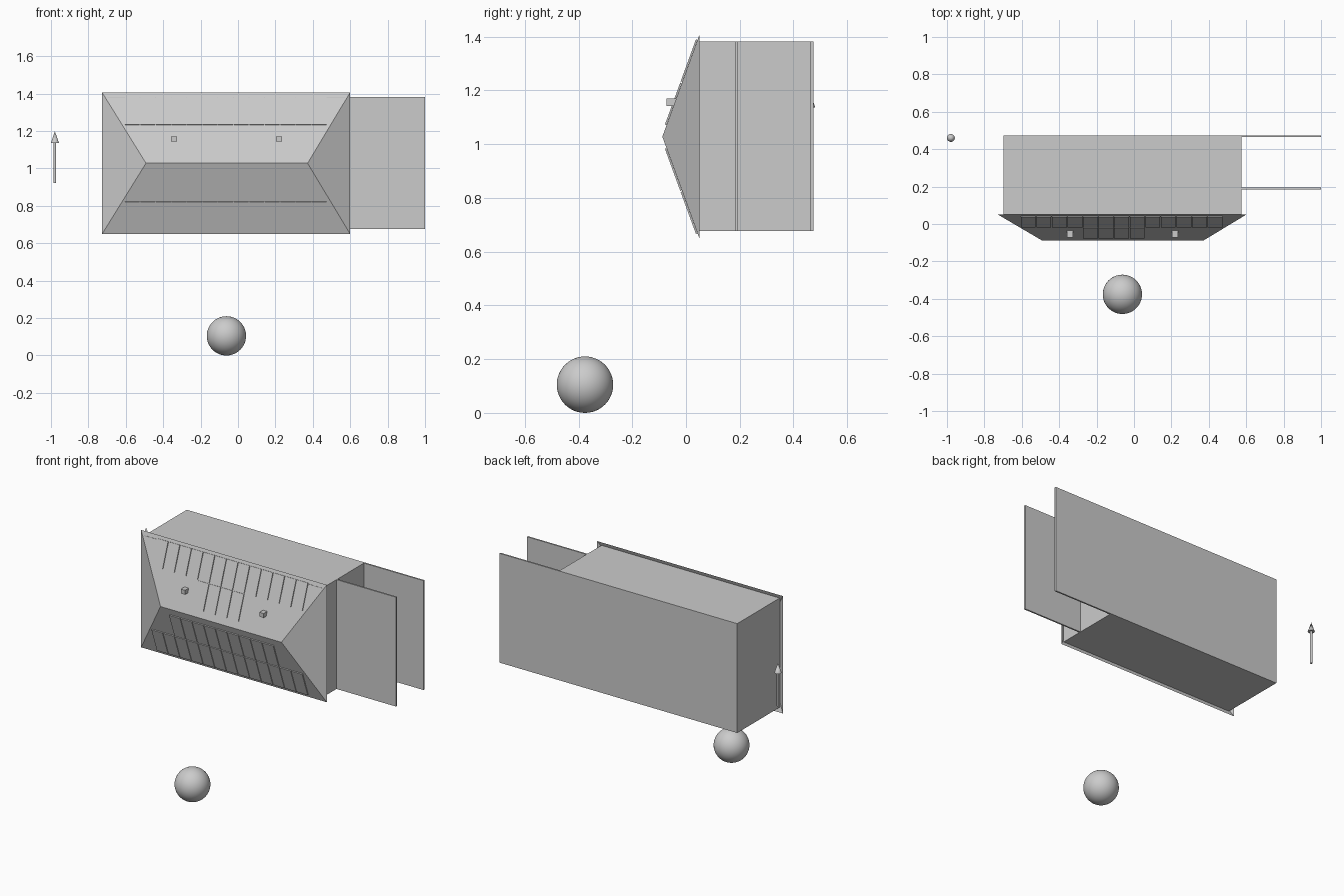
import bpy, bmesh
from mathutils import Matrix, Vector

if "Cube" in bpy.data.objects:
    bpy.data.objects.remove(bpy.data.objects["Cube"])

EAVE_Y, RIDGE_Y, RIDGE_Z, HALF_H = 0.05, -0.088, 1.028, 0.379


def new_object(name, bm, smooth=False):
    bmesh.ops.recalc_face_normals(bm, faces=bm.faces)
    mesh = bpy.data.meshes.new(name)
    bm.to_mesh(mesh)
    bm.free()
    ob = bpy.data.objects.new(name, mesh)
    bpy.context.collection.objects.link(ob)
    if smooth:
        bpy.context.view_layer.objects.active = ob
        ob.select_set(True)
        bpy.ops.object.shade_smooth_by_angle()
        ob.select_set(False)
    return ob


def box(name, lo, hi):
    bm = bmesh.new()
    lo, hi = Vector(lo), Vector(hi)
    m = Matrix.Translation((lo + hi) / 2) @ Matrix.Diagonal((hi - lo).to_4d())
    m[3][3] = 1
    bmesh.ops.create_cube(bm, size=1, matrix=m)
    return new_object(name, bm)


# House volume and the two walls running on to the right
box("house_body", (-0.698, 0.04, 0.677), (0.575, 0.474, 1.383))
box("back_wall", (0.57, 0.464, 0.677), (1.0, 0.474, 1.383))
box("middle_wall", (0.57, 0.184, 0.677), (1.0, 0.194, 1.383))

# Hipped roof: open shell with overhanging eaves
bm = bmesh.new()
lo_z, hi_z = RIDGE_Z - HALF_H, RIDGE_Z + HALF_H
a, b, c, d, r0, r1 = [bm.verts.new(p) for p in (
    (-0.727, EAVE_Y, lo_z), (0.60, EAVE_Y, lo_z),
    (0.60, EAVE_Y, hi_z), (-0.727, EAVE_Y, hi_z),
    (-0.492, RIDGE_Y, RIDGE_Z), (0.372, RIDGE_Y, RIDGE_Z))]
for f in ((a, b, r1, r0), (b, c, r1), (c, d, r0, r1), (d, a, r0)):
    bm.faces.new(f)
roof = new_object("hip_roof", bm)
if roof.data.polygons[0].normal.y > 0:
    roof.data.flip_normals()

# Solar panels: an outer row of 13 on each slope, shorter inner rows
COL, ROW, GAP, THICK = 0.0832, 0.160, 0.004, 0.006
for side, inner, label in ((1, range(4, 8), "upper"), (-1, range(2, 11), "lower")):
    along = Vector((0, EAVE_Y - RIDGE_Y, side * HALF_H))
    stretch = along.length / HALF_H
    along.normalize()
    normal = Vector((0, -abs(along.z), side * along.y))
    bm = bmesh.new()
    for dz, cols in ((0.282, range(13)), (0.121, inner)):
        for i in cols:
            pos = Vector((-0.607 + COL * (i + 0.5), RIDGE_Y, RIDGE_Z))
            pos += along * dz * stretch + normal * (THICK / 2 + 0.0005)
            rot = Matrix(((1, 0, 0), normal, along)).transposed().to_4x4()
            size = Matrix.Diagonal((COL - GAP, THICK, ROW * stretch - GAP, 1))
            bmesh.ops.create_cube(bm, size=1,
                                  matrix=Matrix.Translation(pos) @ rot @ size)
    new_object(label + "_solar_panels", bm)

# Small vents on the upper slope
for x, label in ((-0.342, "left"), (0.219, "right")):
    box(label + "_roof_vent", (x - 0.015, -0.073, 1.143), (x + 0.015, -0.03, 1.171))

# Ball on the ground
bm = bmesh.new()
bmesh.ops.create_uvsphere(bm, u_segments=48, v_segments=24, radius=0.105,
                          matrix=Matrix.Translation((-0.062, -0.376, 0.105)))
new_object("ball", bm, True)

# Direction arrow: shaft and cone tip
for name, r_lo, r_hi, z0, z1 in (("arrow_shaft", 0.007, 0.007, 0.922, 1.139),
                                 ("arrow_tip", 0.021, 0.0, 1.137, 1.199)):
    bm = bmesh.new()
    bmesh.ops.create_cone(bm, cap_ends=True, segments=24, radius1=r_lo,
                          radius2=r_hi, depth=z1 - z0,
                          matrix=Matrix.Translation((-0.979, 0.46, (z0 + z1) / 2)))
    bmesh.ops.remove_doubles(bm, verts=bm.verts, dist=1e-5)
    new_object(name, bm, True)
